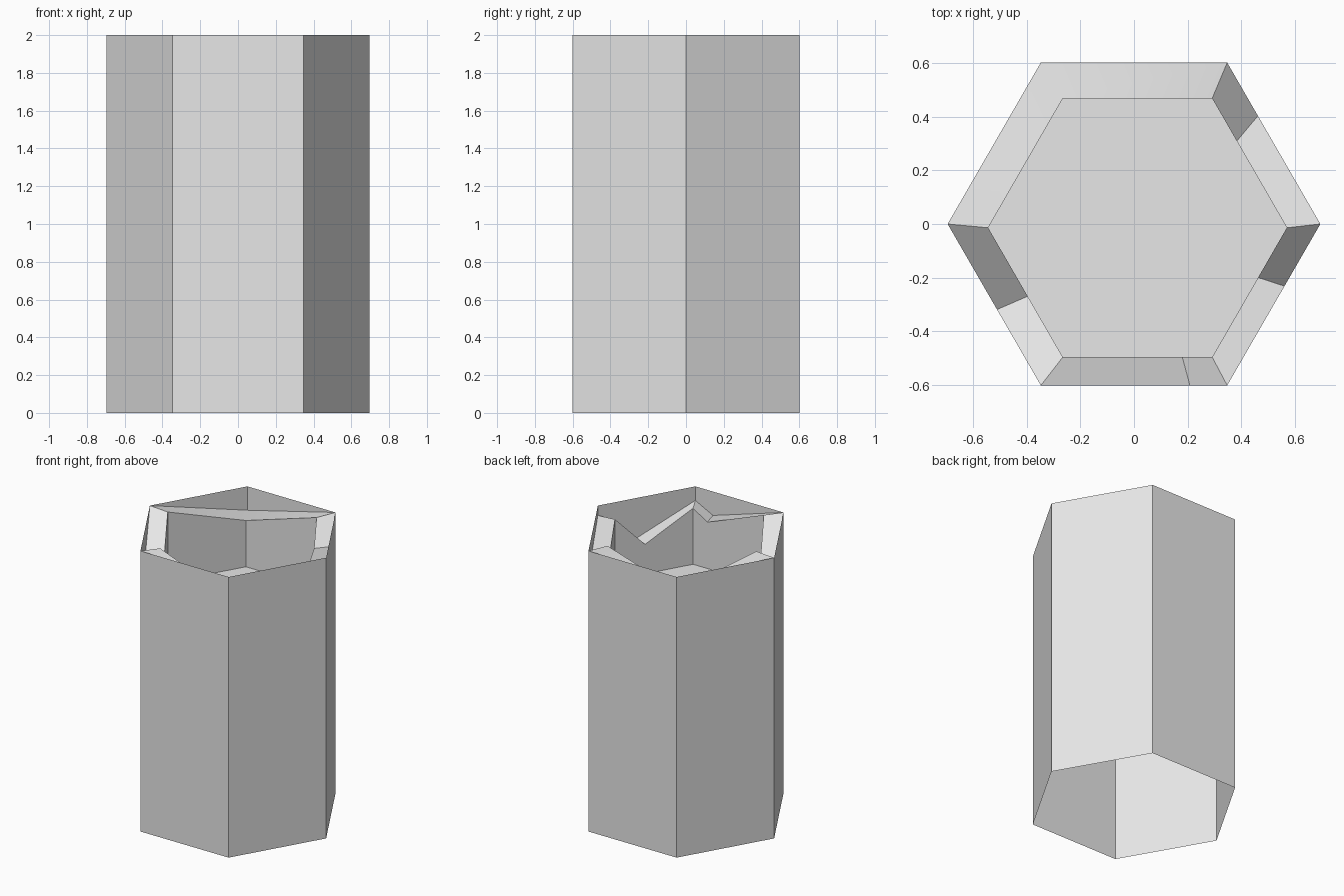
import bpy, bmesh
from math import radians
from mathutils import Matrix, Vector

cube = bpy.data.objects.get("Cube")
if cube:
    bpy.data.objects.remove(cube, do_unlink=True)

HEIGHT = 2.0
FLOOR = 1.5
OUTER = (Vector((0, 0, 0)), 0.695)
INNER = (Vector((0.013, -0.014, 0)), 0.557)

# Rim heights: position counted in hexagon sides from +x, then z
RIM = [(0, 1.93), (0.67, 1.865), (1, 2), (2, 1.83), (3, 2),
       (3.53, 1.78), (4, 2), (4.8, 1.83), (5, 1.9), (5.615, 1.71)]

stone = bpy.data.materials.new("plain_grey")
stone.use_nodes = True
stone.diffuse_color = (0.8, 0.8, 0.8, 1)
stone.node_tree.nodes["Principled BSDF"].inputs["Base Color"].default_value = (0.8, 0.8, 0.8, 1)


def hex_point(hexagon, t, z):
    """Point on a hexagon's outline, t sides round from +x."""
    centre, radius = hexagon
    side = int(t)
    corners = [Matrix.Rotation(radians(60 * k), 3, 'Z') @ Vector((radius, 0, 0))
               for k in (side, side + 1)]
    point = centre + corners[0].lerp(corners[1], t - side)
    point.z = z
    return point


def add_loop(bm, points):
    return [bm.verts.new(p) for p in points]


def bridge(bm, first, second):
    n = len(first)
    for i in range(n):
        j = (i + 1) % n
        bm.faces.new((first[i], first[j], second[j], second[i]))


def finish(bm, name):
    mesh = bpy.data.meshes.new(name)
    bm.to_mesh(mesh)
    bm.free()
    mesh.materials.append(stone)
    obj = bpy.data.objects.new(name, mesh)
    bpy.context.collection.objects.link(obj)
    bpy.ops.object.select_all(action='DESELECT')
    obj.select_set(True)
    bpy.context.view_layer.objects.active = obj
    bpy.ops.object.shade_smooth_by_angle(angle=radians(30))
    return obj


# Outer column wall, open at both ends
bm = bmesh.new()
base, top = [add_loop(bm, [hex_point(OUTER, k, z) for k in range(6)])
             for z in (0, HEIGHT)]
bridge(bm, base, top)
finish(bm, "outer_wall")

# Broken rim ledge, recessed walls and floor
bm = bmesh.new()
ledge = add_loop(bm, [hex_point(OUTER, t, z) for t, z in RIM])
lip = add_loop(bm, [hex_point(INNER, t, z) for t, z in RIM])
foot = add_loop(bm, [hex_point(INNER, t, FLOOR) for t, z in RIM])
bridge(bm, ledge, lip)
bridge(bm, lip, foot)
bm.faces.new(foot)
finish(bm, "broken_rim_and_floor")
